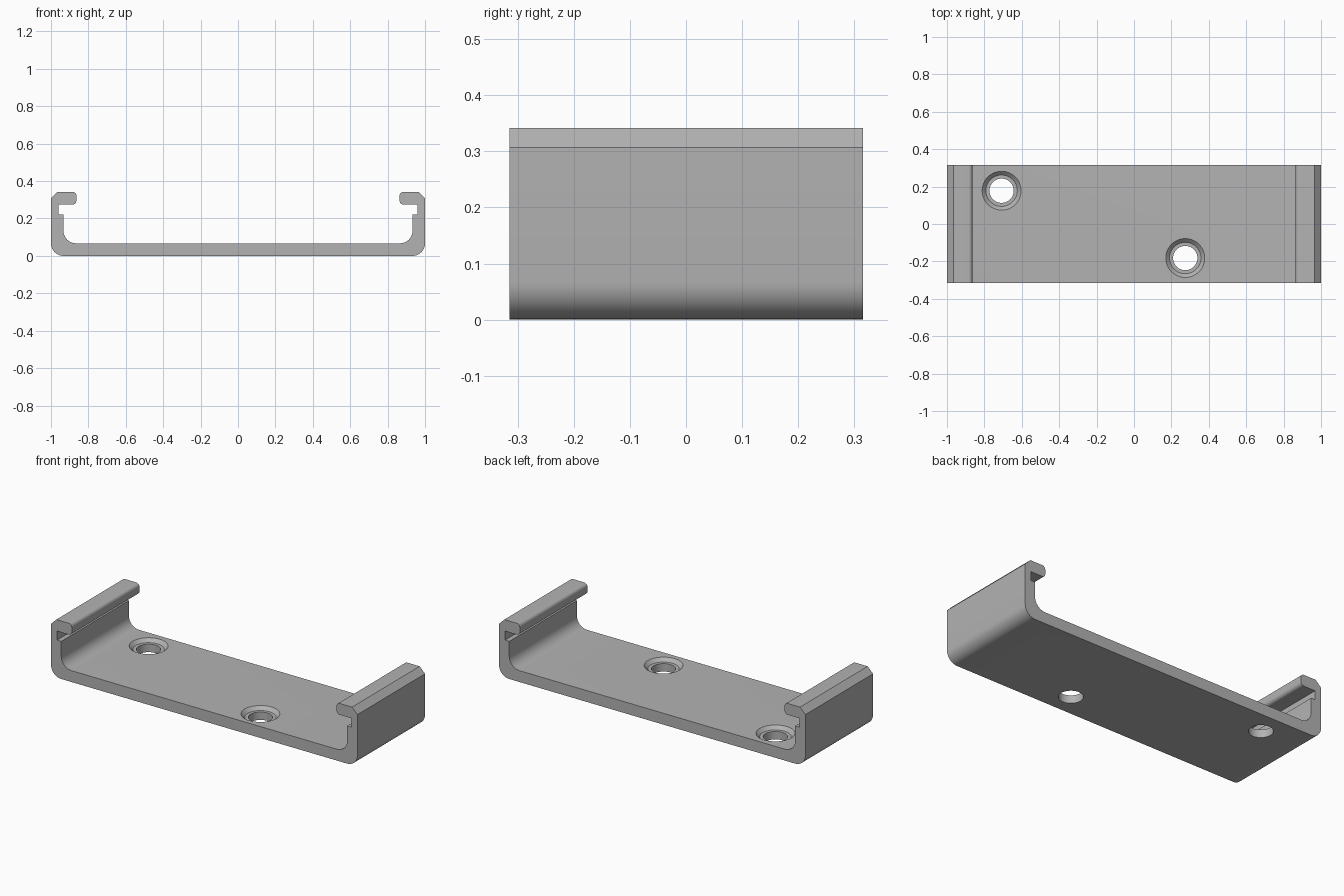
import bpy, bmesh, math
from mathutils import Vector

cube = bpy.data.objects.get("Cube")
if cube:
    bpy.data.objects.remove(cube)

HALF_DEPTH = 0.315
FLOOR = 0.067

grey = bpy.data.materials.new("plain grey")
grey.use_nodes = True
grey.diffuse_color = (0.45, 0.45, 0.45, 1)
grey.node_tree.nodes["Principled BSDF"].inputs["Base Color"].default_value = grey.diffuse_color


def rounded(corners):
    """Outline from (x, z, radius) right-angle corners, open at both ends."""
    out = []
    for i, (x, z, r) in enumerate(corners):
        p = Vector((x, z))
        if not r:
            out.append(p)
            continue
        a = (Vector(corners[i - 1][:2]) - p).normalized() * r
        b = (Vector(corners[i + 1][:2]) - p).normalized() * r
        for k in range(9):
            t = k / 8 * math.pi / 2
            out.append(p + a * (1 - math.sin(t)) + b * (1 - math.cos(t)))
    return out


def make_object(name, bm):
    bmesh.ops.recalc_face_normals(bm, faces=bm.faces)
    mesh = bpy.data.meshes.new(name)
    bm.to_mesh(mesh)
    bm.free()
    mesh.materials.append(grey)
    obj = bpy.data.objects.new(name, mesh)
    bpy.context.collection.objects.link(obj)
    return obj


# Channel section: floor, wall, undercut groove and inward lip, mirrored in x
half = rounded([
    (0, 0, 0), (1, 0, 0.067), (1, 0.307, 0), (0.965, 0.342, 0),
    (0.864, 0.342, 0.02), (0.864, 0.275, 0.02), (0.96, 0.275, 0),
    (0.96, 0.222, 0), (0.933, 0.222, 0), (0.933, FLOOR, 0.067), (0, FLOOR, 0),
])
outline = half[1:-1] + [Vector((-p.x, p.y)) for p in reversed(half[1:-1])]
bm = bmesh.new()
face = bm.faces.new([bm.verts.new((p.x, -HALF_DEPTH, p.y)) for p in outline])
ext = bmesh.ops.extrude_face_region(bm, geom=[face])
bmesh.ops.translate(bm, vec=(0, 2 * HALF_DEPTH, 0),
                    verts=[v for v in ext["geom"] if isinstance(v, bmesh.types.BMVert)])
bracket = make_object("channel_bracket", bm)


# Stepped screw holes: chamfered rim, flat seat, straight bore
def hole_cutter(name, x, y):
    steps = [(0.124, FLOOR + 0.02), (0.084, FLOOR - 0.02),
             (0.065, FLOOR - 0.02), (0.065, -0.05)]
    n = 48
    bm = bmesh.new()
    rings = [[bm.verts.new((x + r * math.cos(math.tau * i / n),
                            y + r * math.sin(math.tau * i / n), z))
              for i in range(n)] for r, z in steps]
    for a, b in zip(rings, rings[1:]):
        for i in range(n):
            j = (i + 1) % n
            bm.faces.new((a[i], a[j], b[j], b[i]))
    bm.faces.new(rings[0])
    bm.faces.new(rings[-1])
    cutter = make_object(name, bm)
    cutter.hide_render = True
    return cutter


cutters = [hole_cutter("rear_hole_cutter", -0.708, 0.178),
           hole_cutter("front_hole_cutter", 0.274, -0.182)]
for cutter in cutters:
    mod = bracket.modifiers.new("screw hole", "BOOLEAN")
    mod.operation = "DIFFERENCE"
    mod.solver = "EXACT"
    mod.object = cutter

# Apply the cuts, then smooth the rounded parts
bpy.ops.object.select_all(action="DESELECT")
bracket.select_set(True)
bpy.context.view_layer.objects.active = bracket
for mod in list(bracket.modifiers):
    bpy.ops.object.modifier_apply(modifier=mod.name)
for cutter in cutters:
    bpy.data.objects.remove(cutter)
bpy.ops.object.shade_smooth_by_angle(angle=math.radians(25))
